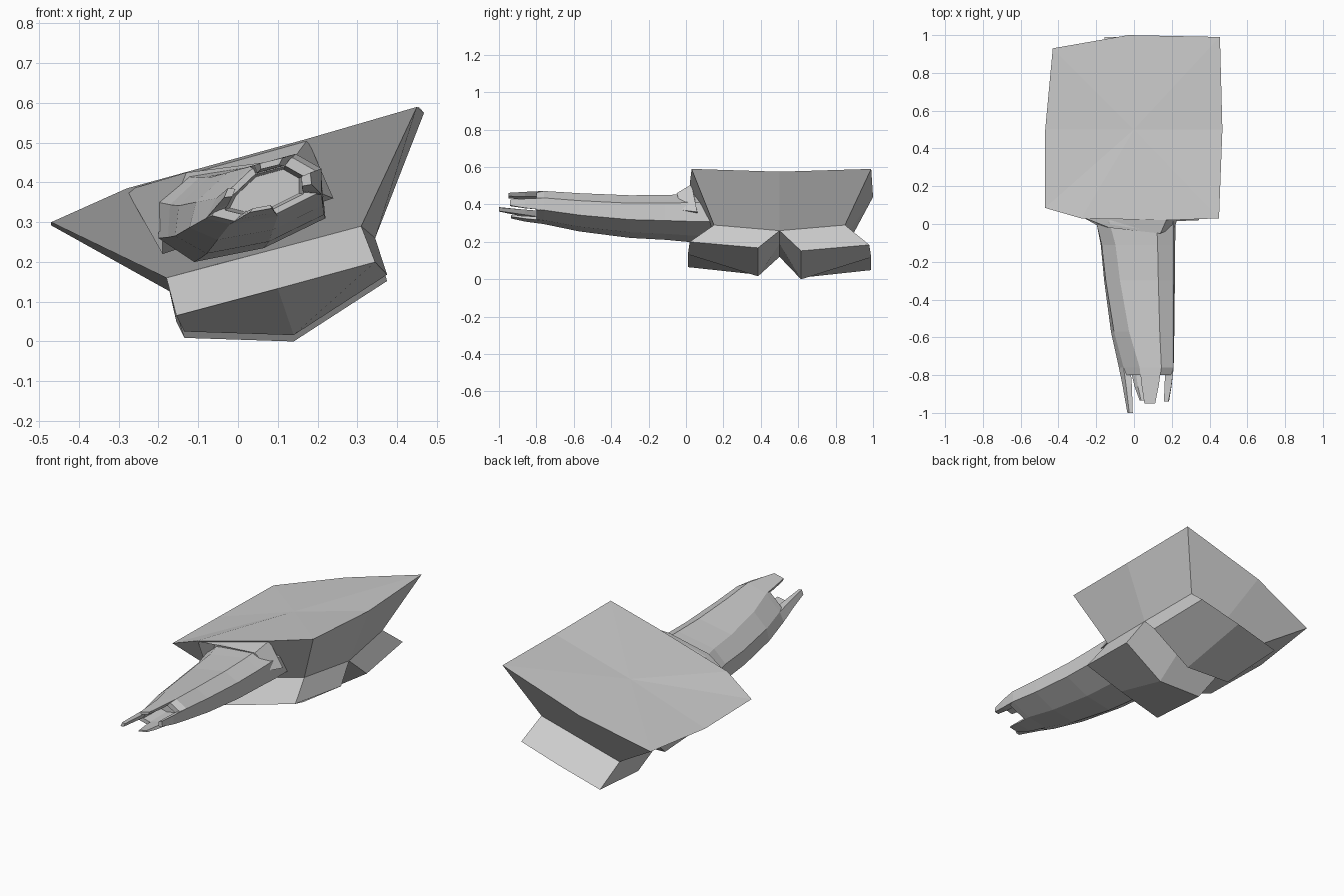
import bpy, bmesh
from mathutils import Vector

if "Cube" in bpy.data.objects:
    bpy.data.objects.remove(bpy.data.objects["Cube"])


def loft(name, rings, cap_start=True, cap_end=True, apex=None):
    """Skin a list of equal-length rings; apex closes the end with a fan."""
    bm = bmesh.new()
    rows = [[bm.verts.new(p) for p in ring] for ring in rings]
    n = len(rows[0])
    for a, b in zip(rows, rows[1:]):
        for i in range(n):
            j = (i + 1) % n
            bm.faces.new((a[i], a[j], b[j], b[i]))
    if cap_start:
        bm.faces.new(rows[0][::-1])
    if apex:
        tip = bm.verts.new(apex)
        for i in range(n):
            bm.faces.new((rows[-1][i], rows[-1][(i + 1) % n], tip))
    elif cap_end:
        bm.faces.new(rows[-1])
    bmesh.ops.recalc_face_normals(bm, faces=bm.faces)
    me = bpy.data.meshes.new(name)
    bm.to_mesh(me)
    bm.free()
    ob = bpy.data.objects.new(name, me)
    bpy.context.collection.objects.link(ob)
    return ob


# Tilted wedge body: narrow base flaring out to a broad top plate
base = [(-.18, .15, .16), (-.17, .5, .125), (-.18, .85, .16), (.065, .85, .225), (.31, .85, .29),
        (.345, .5, .26), (.31, .15, .29), (.15, .15, .247), (-.05, .15, .195)]
rim = [(-.47, .085, .30), (-.47, .5, .292), (-.43, .93, .315), (-.03, 1, .44), (.455, .99, .59),
       (.468, .5, .575), (.45, .03, .59), (.175, .02, .51), (-.28, .03, .385)]
loft("body", [base, rim], apex=(0, .5, .447))

# Two splayed lugs below the body, mirrored about y = 0.5
lug = [[(-.18, .15, .16), (-.17, .5, .12), (-.135, .38, .025), (-.155, .01, .065)],
       [(.065, .15, .225), (.09, .5, .19), (.14, .385, .016), (.1, .01, .133)],
       [(.31, .15, .29), (.345, .5, .26), (.375, .385, .168), (.345, .02, .2)]]
loft("front_lug", lug)
loft("rear_lug", [[(x, 1 - y, z - (.016 if k > 1 else 0)) for k, (x, y, z) in enumerate(r)] for r in lug])

# Arm: eight-sided tube tapering forward, with a hollow end
root = [(-.2, .26), (-.2, .35), (-.13, .415), (.12, .455), (.21, .41), (.22, .31), (.065, .235), (-.11, .2)]
end = [(-.08, .31), (-.055, .36), (.03, .44), (.145, .472), (.21, .435), (.21, .37), (.1, .315), (-.02, .295)]
cx = sum(p[0] for p in end) / 8
cz = sum(p[1] for p in end) / 8


def ring(t, y, scale=1, dz=0):
    pts = [Vector(a).lerp(Vector(b), t) for a, b in zip(root, end)]
    c = sum(pts, Vector((0, 0))) / 8
    return [(c.x + (p.x - c.x) * scale, y, c.y + (p.y - c.y) * scale + dz) for p in pts]


loft("arm", [ring(0, .14), ring(0, .01), ring(.2, -.11, 1, -.008), ring(.35, -.3, 1, -.012),
             ring(.65, -.57, 1, -.006), ring(1, -.76), ring(1, -.8, .9), ring(1, -.8, .68), ring(1, -.66, .6)])


# Prongs: tapered plates growing from pairs of end-ring points
def prong(name, i, j, y, ta, tb):
    def plate(a, b, y, k):
        inner = [(cx + (x - cx) * k, cz + (z - cz) * k) for x, z in (b, a)]
        return [(x, y, z) for x, z in [a, b] + inner]
    mid_a = Vector(end[i]).lerp(Vector(ta), .45)
    mid_b = Vector(end[j]).lerp(Vector(tb), .45)
    loft(name, [plate(end[i], end[j], -.76, .7),
                plate(tuple(mid_a), tuple(mid_b), -.86, .72), plate(ta, tb, y, .8)])


prong("top_prong", 2, 3, -.95, (.055, .448), (.112, .462))
prong("left_prong", 0, 1, -1.0, (-.035, .362), (-.025, .386))
prong("right_prong", 4, 5, -.94, (.182, .425), (.185, .395))
prong("bottom_prong", 6, 7, -.935, (.085, .335), (.03, .325))

# Small flared collar where the arm meets the plate
loft("collar", [[(-.28, .04, .38), (.175, .03, .508), (.24, .06, .36), (-.19, .1, .22)],
                [(-.13, -.02, .425), (.14, -.05, .46), (.215, -.02, .37), (-.19, -.01, .27)]])
